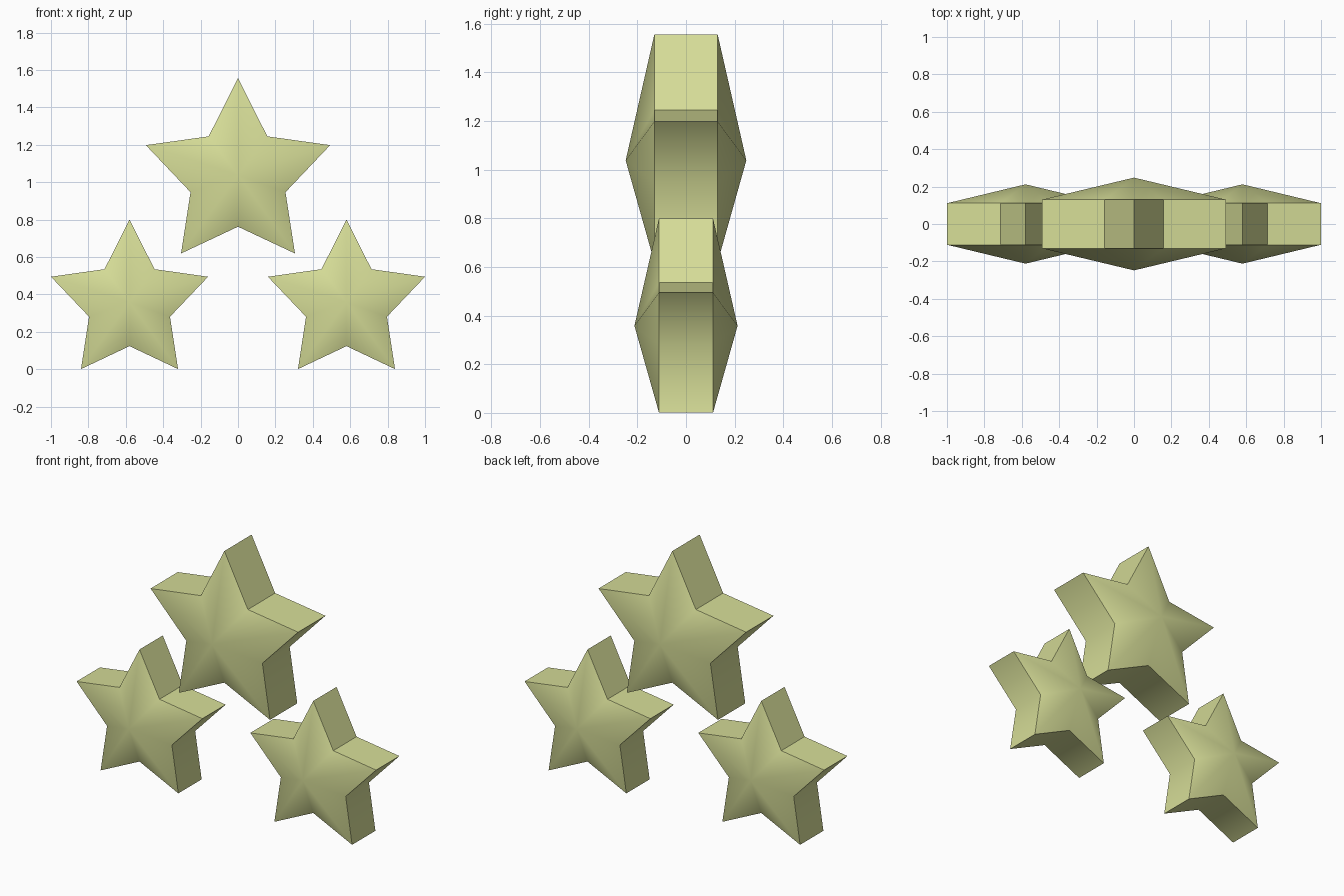
import bpy
import bmesh
from math import sin, cos, pi, radians

if "Cube" in bpy.data.objects:
    bpy.data.objects.remove(bpy.data.objects["Cube"])

mat = bpy.data.materials.new("pale yellow green")
mat.diffuse_color = (0.67, 0.72, 0.31, 1)
mat.use_nodes = True
mat.node_tree.nodes["Principled BSDF"].inputs["Base Color"].default_value = mat.diffuse_color


def star(name, x, z, outer, inner, drop, half, apex):
    """Five-pointed star with straight rim and a raised centre on both faces."""
    bm = bmesh.new()
    rims = []
    for y in (-half, half):
        ring = []
        for i in range(10):
            r, cz = (inner, z - drop) if i % 2 else (outer, z)
            a = i * pi / 5
            ring.append(bm.verts.new((x + r * sin(a), y, cz + r * cos(a))))
        rims.append(ring)
    tips = [bm.verts.new((x, y, z)) for y in (-apex, apex)]
    front, back = rims
    for i in range(10):
        j = (i + 1) % 10
        bm.faces.new((front[i], front[j], back[j], back[i]))   # rim wall
        bm.faces.new((front[j], front[i], tips[0]))            # front facet
        bm.faces.new((back[i], back[j], tips[1]))              # back facet
    bmesh.ops.recalc_face_normals(bm, faces=bm.faces)
    me = bpy.data.meshes.new(name)
    bm.to_mesh(me)
    bm.free()
    me.materials.append(mat)
    ob = bpy.data.objects.new(name, me)
    bpy.context.collection.objects.link(ob)
    # soft facets, crisp rim and points
    bpy.ops.object.select_all(action='DESELECT')
    ob.select_set(True)
    bpy.context.view_layer.objects.active = ob
    bpy.ops.object.shade_smooth_by_angle(angle=radians(54))


# one large star above two small ones
star("large_star", 0, 1.038, 0.518, 0.267, 0.009, 0.13, 0.248)
for side, sx in (("left", -1), ("right", 1)):
    star("small_star_" + side, sx * 0.58, 0.358, 0.4415, 0.2275, 0.007, 0.111, 0.212)
